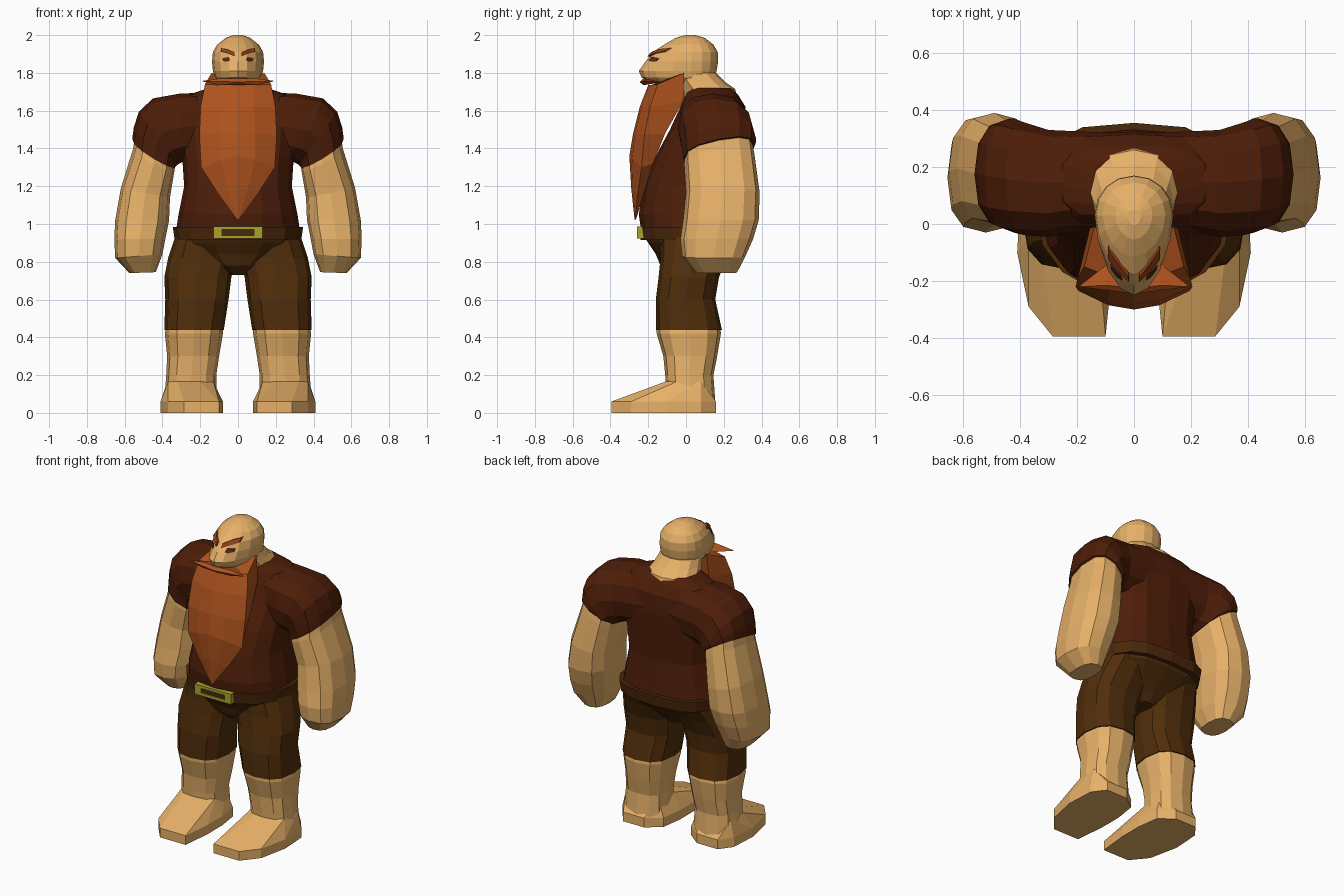
import bpy, bmesh, math
from mathutils import Vector
from mathutils.bvhtree import BVHTree


def material(name, rgb):
    m = bpy.data.materials.new(name)
    m.diffuse_color = (*rgb, 1)
    return m


SKIN = material("skin", (0.80, 0.44, 0.14))
SHIRT = material("shirt_brown", (0.075, 0.0125, 0.0025))
PANTS = material("trouser_brown", (0.082, 0.027, 0.003))
BELT = material("belt_leather", (0.07, 0.021, 0.003))
HAIR = material("ginger_hair", (0.43, 0.086, 0.013))
BROW = material("brow_hair", (0.28, 0.05, 0.008))
EYE = material("eye_brown", (0.09, 0.022, 0.006))
BRASS = material("brass", (0.40, 0.37, 0.025))


def make(name, verts, faces, mat, mirror=False, hull=False):
    bm = bmesh.new()
    vs = [bm.verts.new(v) for v in verts]
    if hull:
        bmesh.ops.convex_hull(bm, input=vs)
    for f in faces:
        bm.faces.new([vs[i] for i in f])
    bmesh.ops.recalc_face_normals(bm, faces=bm.faces)
    me = bpy.data.meshes.new(name)
    bm.to_mesh(me)
    bm.free()
    me.materials.append(mat)
    ob = bpy.data.objects.new(name, me)
    bpy.context.collection.objects.link(ob)
    if mirror:
        ob.modifiers.new("mirror", 'MIRROR').use_mirror_merge = False
    return ob


def skin_rings(rings, closed_ends=True):
    """Joins equal rings of points into one tube."""
    n = len(rings[0])
    verts = [p for r in rings for p in r]
    faces = [(k * n + i, k * n + (i + 1) % n, (k + 1) * n + (i + 1) % n, (k + 1) * n + i)
             for k in range(len(rings) - 1) for i in range(n)]
    if closed_ends:
        faces += [tuple(range(n)), tuple(range(len(verts) - n, len(verts)))]
    return verts, faces


def loft(name, rows, mat, n=12, p_front=2.3, p_back=2.3, cy=None, mirror=False):
    """Rows: outer x, outer z, inner x, inner z, front y, back y, optional slope of z along y."""
    rings = []
    for ox, oz, ix, iz, y0, y1, *slope in rows:
        mid = (y0 + y1) / 2 if cy is None else cy
        k = slope[0] if slope else 0
        ring = []
        for i in range(n):
            a = math.tau * i / n
            c, s = round(math.cos(a), 6), round(math.sin(a), 6)
            p = p_front if s < 0 else p_back
            u = math.copysign(abs(c) ** (2 / p), c)
            v = abs(s) ** (2 / p)
            t = (1 + u) / 2
            y = mid + v * ((y0 - mid) if s < 0 else (y1 - mid))
            ring.append((ix + (ox - ix) * t, y, iz + (oz - iz) * t + k * (y - mid)))
        rings.append(ring)
    return make(name, *skin_rings(rings), mat, mirror)


def level(rows):
    """Symmetric level rows from z, half width, front y, back y."""
    return [(w, z, -w, z, a, b) for z, w, a, b in rows]


# Torso and belt
loft("shirt_body", level([
    (0.95, 0.33, -0.235, 0.335), (1.05, 0.315, -0.25, 0.325), (1.2, 0.285, -0.225, 0.315),
    (1.35, 0.295, -0.165, 0.32), (1.5, 0.315, -0.085, 0.325), (1.62, 0.32, -0.03, 0.315),
    (1.685, 0.26, -0.005, 0.275), (1.72, 0.155, 0.0, 0.24)]), SHIRT, 16, 2.2, 3.0)
loft("belt", level([(0.915, 0.335, -0.24, 0.345), (0.985, 0.345, -0.25, 0.355)]),
     BELT, 16, 2.2, 3.0)
loft("trouser_seat", level([
    (0.95, 0.325, -0.23, 0.33), (0.90, 0.32, -0.20, 0.31), (0.84, 0.25, -0.16, 0.24),
    (0.78, 0.15, -0.135, 0.18), (0.73, 0.05, -0.08, 0.14)]), PANTS, 16, 2.2, 2.8)

# Buckle: four bars around a dark plate
for tag, x0, x1, z0, z1 in (("top", -.13, .13, .97, .988), ("bottom", -.13, .13, .922, .94),
                            ("left", -.13, -.085, .94, .97), ("right", .085, .13, .94, .97)):
    box = [(x, y, z) for x in (x0, x1) for y in (-0.26, -0.21) for z in (z0, z1)]
    make("buckle_" + tag, box, [], BRASS, hull=True)
make("buckle_plate", [(x, y, z) for x in (-.085, .085) for y in (-.252, -.21) for z in (.94, .97)],
     [], BELT, hull=True)

# Sleeves and arms
loft("sleeve", [
    (0.08, 1.70, 0.08, 1.36, 0.0, 0.32), (0.31, 1.69, 0.29, 1.33, -0.045, 0.33),
    (0.45, 1.665, 0.31, 1.32, -0.04, 0.355), (0.525, 1.595, 0.32, 1.315, -0.03, 0.37),
    (0.552, 1.51, 0.322, 1.312, -0.02, 0.37, 0.1),
    (0.56, 1.45, 0.325, 1.31, -0.015, 0.365, 0.2)], SHIRT, 12, 2.4, 2.4, mirror=True)
loft("arm", [
    (0.545, 1.47, 0.33, 1.33, -0.005, 0.35, 0.2), (0.555, 1.40, 0.335, 1.29, -0.01, 0.362, 0.15),
    (0.62, 1.19, 0.36, 1.14, 0.0, 0.39), (0.65, 1.02, 0.365, 1.02, -0.015, 0.385),
    (0.655, 0.92, 0.385, 0.92, -0.03, 0.355), (0.65, 0.82, 0.40, 0.84, -0.02, 0.315),
    (0.575, 0.74, 0.435, 0.745, 0.05, 0.27)], SKIN, 12, 2.6, 2.6, mirror=True)


# Legs and feet
def leg_rows(rows):
    return [(o, z, i, z, a, b) for z, o, i, a, b in rows]


loft("trouser_leg", leg_rows([
    (0.94, 0.33, 0.02, -0.14, 0.29), (0.82, 0.37, 0.01, -0.135, 0.22),
    (0.72, 0.39, 0.035, -0.145, 0.175), (0.6, 0.385, 0.05, -0.16, 0.155),
    (0.44, 0.39, 0.075, -0.16, 0.19)]), PANTS, 12, 2.6, 2.6, mirror=True)
loft("shin", leg_rows([
    (0.46, 0.38, 0.08, -0.155, 0.18), (0.42, 0.387, 0.08, -0.155, 0.185),
    (0.3, 0.375, 0.1, -0.12, 0.165), (0.2, 0.38, 0.115, -0.11, 0.145),
    (0.06, 0.39, 0.11, -0.10, 0.155)]), SKIN, 12, 2.6, 2.6, mirror=True)
sole = [(.1, -.395), (.285, -.395), (.37, -.29), (.41, -.1), (.40, .08), (.34, .16),
        (.19, .16), (.1, .09), (.08, -.05), (.08, -.2)]
ankle = [(.2, -.11), (.32, -.11), (.37, -.05), (.375, .08), (.14, .08), (.13, -.05)]
make("foot", [(x, y, z) for x, y in sole for z in (0, 0.06)] +
     [(x, y, 0.165) for x, y in ankle], [], SKIN, mirror=True, hull=True)

# Neck and head
loft("neck", level([(1.66, 0.16, -0.01, 0.275), (1.715, 0.155, -0.03, 0.26),
                    (1.75, 0.14, -0.05, 0.21), (1.80, 0.125, -0.07, 0.16)]), SKIN, 12, 2.2, 2.2)
head = loft("head", level([
    (1.745, 0.10, -0.18, 0.12), (1.775, 0.125, -0.235, 0.15), (1.81, 0.133, -0.25, 0.162),
    (1.86, 0.138, -0.215, 0.17), (1.91, 0.133, -0.175, 0.168), (1.95, 0.11, -0.115, 0.145),
    (1.985, 0.065, -0.055, 0.10), (2.0, 0.025, -0.005, 0.05)]), SKIN, 16, 1.85, 2.1, cy=0.03)
tree = BVHTree.FromPolygons([v.co for v in head.data.vertices],
                            [p.vertices[:] for p in head.data.polygons])


def face_plate(name, outline, out, mat):
    """Thin plate pressed onto the face, outline in x and z."""
    rings = []
    for d in (-out, 0.012):
        ring = []
        for x, z in outline:
            hit = tree.ray_cast(Vector((x, -1, z)), Vector((0, 1, 0)))[0]
            ring.append((x, hit.y + d, z))
        rings.append(ring)
    return make(name, *skin_rings(rings), mat, mirror=True)


face_plate("eyebrow", [(.018, 1.888), (.055, 1.903), (.092, 1.912), (.09, 1.932),
                       (.055, 1.926), (.02, 1.910)], 0.018, BROW)
face_plate("eye", [(.042, 1.866), (.06, 1.859), (.08, 1.863), (.083, 1.878), (.048, 1.884)],
           0.006, EYE)

# Beard: each row runs ridge, facet, front corner, side strand, inner side
beard_rows = [
    [(0, -.20, 1.735), (.085, -.185, 1.735), (.175, -.15, 1.74), (.14, -.01, 1.80), (.10, -.03, 1.78)],
    [(0, -.245, 1.62), (.085, -.235, 1.62), (.198, -.19, 1.62), (.155, -.015, 1.65), (.10, -.05, 1.65)],
    [(0, -.28, 1.48), (.09, -.27, 1.48), (.205, -.22, 1.47), (.17, -.11, 1.48), (.09, -.135, 1.48)],
    [(0, -.30, 1.36), (.09, -.285, 1.34), (.195, -.235, 1.30), (.16, -.175, 1.32), (.08, -.185, 1.34)],
    [(0, -.29, 1.19), (.05, -.28, 1.18), (.105, -.255, 1.16), (.08, -.22, 1.17), (.04, -.22, 1.18)],
    [(0, -.272, 1.02), (.003, -.27, 1.022), (.006, -.268, 1.024), (.004, -.266, 1.024), (.002, -.265, 1.023)],
]
rings = []
for row in beard_rows:
    half = row + [(0, row[-1][1], row[-1][2])]
    rings.append(half + [(-x, y, z) for x, y, z in reversed(half[1:-1])])
make("beard", *skin_rings(rings), HAIR)

# Moustache: one flat spike on each side
make("moustache", [(0, -.245, 1.752), (0, -.225, 1.735), (0, -.225, 1.77), (.10, -.215, 1.77),
                   (.10, -.222, 1.737), (.08, -.13, 1.75), (.195, -.22, 1.757)],
     [], HAIR, mirror=True, hull=True)
